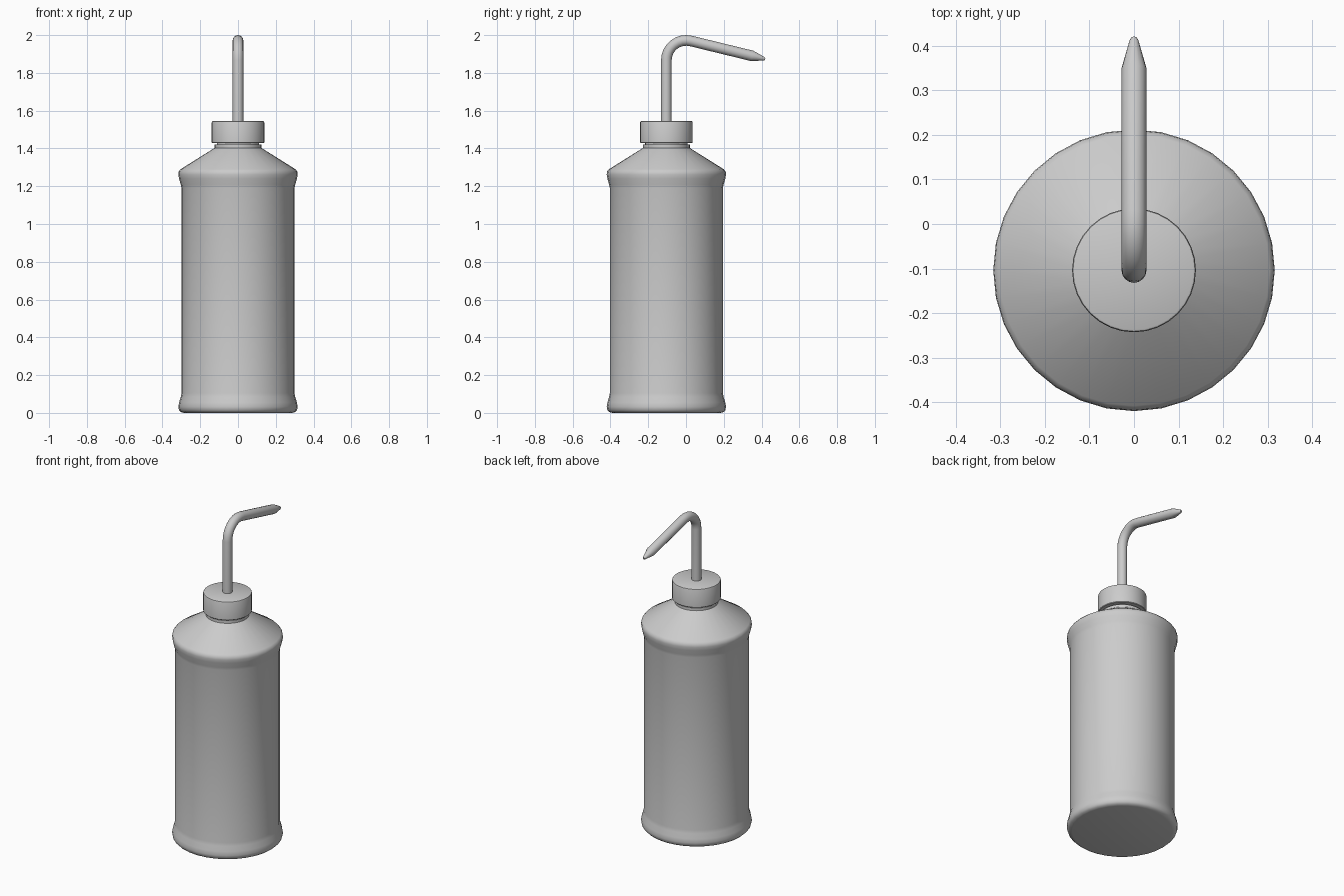
import bpy
import math
from math import sin, cos, pi

if "Cube" in bpy.data.objects:
    bpy.data.objects.remove(bpy.data.objects["Cube"])

AXIS_Y = -0.104


def make_object(name, verts, faces, angle):
    mesh = bpy.data.meshes.new(name)
    mesh.from_pydata(verts, [], faces)
    obj = bpy.data.objects.new(name, mesh)
    bpy.context.collection.objects.link(obj)
    bpy.ops.object.select_all(action='DESELECT')
    obj.select_set(True)
    bpy.context.view_layer.objects.active = obj
    bpy.ops.object.shade_smooth_by_angle(angle=math.radians(angle))
    return obj


def skin(name, rings, angle=35):
    """Join equal rings of points into a closed, capped skin."""
    n = len(rings[0])
    verts = [p for ring in rings for p in ring]
    faces = [(k * n + i, k * n + (i + 1) % n, (k + 1) * n + (i + 1) % n, (k + 1) * n + i)
             for k in range(len(rings) - 1) for i in range(n)]
    faces.append(tuple(reversed(range(n))))
    faces.append(tuple(range(len(verts) - n, len(verts))))
    return make_object(name, verts, faces, angle)


def lathe(name, profile, sides=32, angle=35):
    rings = [[(r * cos(2 * pi * i / sides), AXIS_Y + r * sin(2 * pi * i / sides), z)
              for i in range(sides)] for r, z in profile]
    return skin(name, rings, angle)


# Bottle: flared foot, straight wall, flared shoulder, cone and neck
lathe("bottle_body", [
    (0.285, 0.0), (0.302, 0.004), (0.312, 0.014), (0.316, 0.032),
    (0.312, 0.055), (0.303, 0.085), (0.299, 0.105),
    (0.299, 1.19), (0.303, 1.208), (0.312, 1.24), (0.316, 1.262),
    (0.314, 1.278), (0.304, 1.290),
    (0.128, 1.400), (0.124, 1.403), (0.124, 1.420),
    (0.112, 1.422), (0.112, 1.445)], angle=50)

# Screw cap with softened top rim
lathe("screw_cap", [
    (0.136, 1.428), (0.139, 1.431), (0.139, 1.538), (0.137, 1.543), (0.133, 1.545)])

# Bent spout tube: vertical stem, arc, sloping arm and tapered nozzle
R, Z0, TILT, TUBE = 0.105, 1.867, math.radians(13.7), 0.028
path = [(AXIS_Y, 1.53, 0.0, TUBE)]
STEPS = 8
for k in range(STEPS + 1):
    a = (pi / 2 + TILT) * k / STEPS
    path.append((AXIS_Y + R - R * cos(a), Z0 + R * sin(a), a, TUBE))
end_y, end_z, end_a, _ = path[-1]
for y, r in ((0.350, TUBE), (0.412, 0.010), (0.419, 0.006)):
    path.append((y, end_z - (y - end_y) * math.tan(TILT), end_a, r))

SIDES = 16
rings = []
for y, z, a, r in path:
    ring = []
    for i in range(SIDES):
        t = 2 * pi * i / SIDES
        u, v = r * cos(t), r * sin(t)
        ring.append((u, y + v * cos(a), z - v * sin(a)))
    rings.append(ring)
skin("spout_tube", rings, angle=40)
